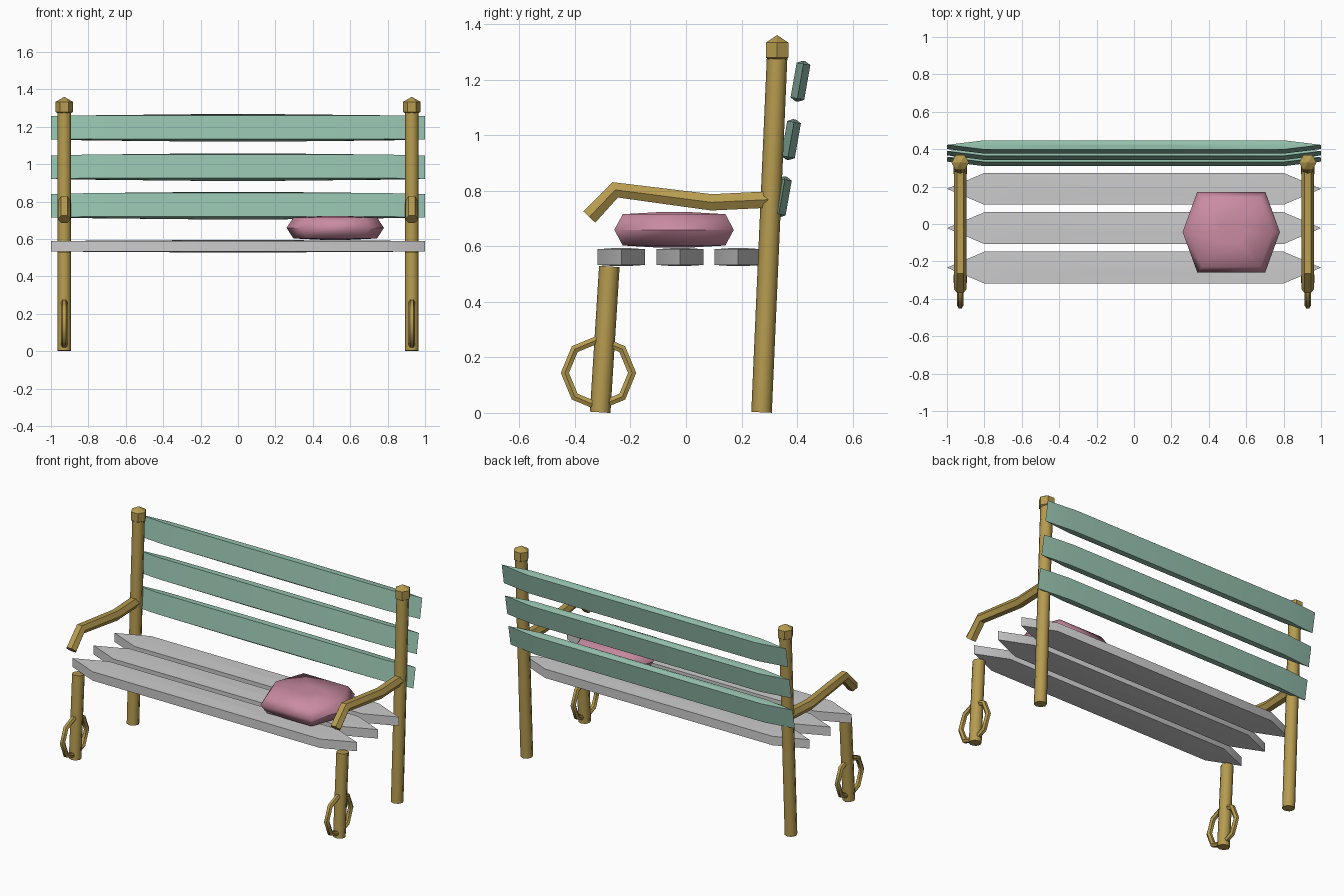
import bpy, bmesh
from math import radians
from mathutils import Vector, Matrix

if "Cube" in bpy.data.objects:
    bpy.data.objects.remove(bpy.data.objects["Cube"])


def material(name, rgb):
    m = bpy.data.materials.new(name)
    m.use_nodes = True
    m.diffuse_color = (*rgb, 1)
    m.node_tree.nodes["Principled BSDF"].inputs["Base Color"].default_value = (*rgb, 1)
    return m


GOLD = material("aged gold", (0.47, 0.33, 0.08))
GREEN = material("sage green", (0.30, 0.53, 0.42))
GREY = material("light grey", (0.60, 0.60, 0.61))
PINK = material("dusty pink", (0.59, 0.26, 0.36))


def finish(obj, mat, angle):
    obj.data.materials.clear()
    obj.data.materials.append(mat)
    bpy.ops.object.select_all(action='DESELECT')
    obj.select_set(True)
    bpy.context.view_layer.objects.active = obj
    bpy.ops.object.shade_smooth_by_angle(angle=radians(angle))


def from_bmesh(name, bm, mat, angle):
    bmesh.ops.recalc_face_normals(bm, faces=bm.faces)
    mesh = bpy.data.meshes.new(name)
    bm.to_mesh(mesh)
    bm.free()
    obj = bpy.data.objects.new(name, mesh)
    bpy.context.collection.objects.link(obj)
    finish(obj, mat, angle)
    return obj


def pillow(name, centre, half, shoulder, rings, mat, tilt=0):
    """Six-sided rounded block: rings are (scale, height) from bottom to top."""
    bm = bmesh.new()
    plan = [(1, 0), (shoulder, 1), (-shoulder, 1), (-1, 0), (-shoulder, -1), (shoulder, -1)]
    hx, hy, hz = half
    loops = [[bm.verts.new((x * s * hx, y * s * hy, h * hz)) for x, y in plan]
             for s, h in rings]
    for a, b in zip(loops, loops[1:]):
        for i in range(6):
            j = (i + 1) % 6
            bm.faces.new((a[i], a[j], b[j], b[i]))
    bm.faces.new(loops[0][::-1])
    bm.faces.new(loops[-1])
    bm.transform(Matrix.Translation(centre) @ Matrix.Rotation(radians(tilt), 4, 'X'))
    return from_bmesh(name, bm, mat, 60)


def tube(name, points, radius, res, closed=False):
    """Metal bar swept along a path, with 4 + 2 * res sides."""
    curve = bpy.data.curves.new(name, 'CURVE')
    curve.dimensions = '3D'
    curve.bevel_depth = radius
    curve.bevel_resolution = res
    curve.use_fill_caps = True
    line = curve.splines.new('POLY')
    line.points.add(len(points) - 1)
    for p, co in zip(line.points, points):
        p.co = (*co, 1)
    line.use_cyclic_u = closed
    obj = bpy.data.objects.new(name, curve)
    bpy.context.collection.objects.link(obj)
    bpy.ops.object.select_all(action='DESELECT')
    obj.select_set(True)
    bpy.context.view_layer.objects.active = obj
    bpy.ops.object.convert(target='MESH')
    finish(bpy.context.object, GOLD, 50)


# Seat and back slats
SLAT = [(0.2, -1), (1, -0.86), (1, 0.86), (0.2, 1)]
for label, y in (("front", -0.233), ("middle", -0.022), ("rear", 0.188)):
    pillow(label + "_seat_slat", (0, y, 0.561), (1, 0.085, 0.033), 0.8, SLAT, GREY)
for label, y, z in (("lower", 0.345, 0.778), ("middle", 0.378, 0.984), ("upper", 0.412, 1.194)):
    pillow(label + "_back_slat", (0, y, z), (1, 0.025, 0.074), 0.8, SLAT, GREEN, -10)

# Cushion
pillow("cushion", (0.52, -0.043, 0.659), (0.26, 0.215, 0.064), 0.7,
       [(0.25, -1), (0.86, -0.88), (1, 0), (0.86, 0.88), (0.25, 1)], PINK)

# Metal frame on both sides
for side, x in (("left", 0.929), ("right", -0.929)):
    tube(side + "_rear_post", [(x, 0.272, 0.002), (x, 0.328, 1.28)], 0.037, 2)
    tube(side + "_front_leg", [(x, -0.309, 0.002), (x, -0.276, 0.527)], 0.037, 2)
    tube(side + "_armrest", [(x, 0.30, 0.768), (x, 0.092, 0.758),
                             (x, -0.255, 0.803), (x, -0.348, 0.705)], 0.034, 1)

    # Decorative octagonal ring around the foot
    ring = []
    for i in range(8):
        spoke = Matrix.Rotation(radians(45 * i), 3, 'X') @ Vector((0, 0.121, 0))
        ring.append(Vector((x, -0.315, 0.144)) + spoke)
    tube(side + "_foot_ring", ring, 0.017, 1, closed=True)

    # Faceted finial
    bm = bmesh.new()
    bmesh.ops.create_uvsphere(bm, u_segments=6, v_segments=3, radius=0.054)
    bm.transform(Matrix.Translation((x, 0.328, 1.306)) @ Matrix.Rotation(radians(90), 4, 'Z'))
    from_bmesh(side + "_finial", bm, GOLD, 30)
